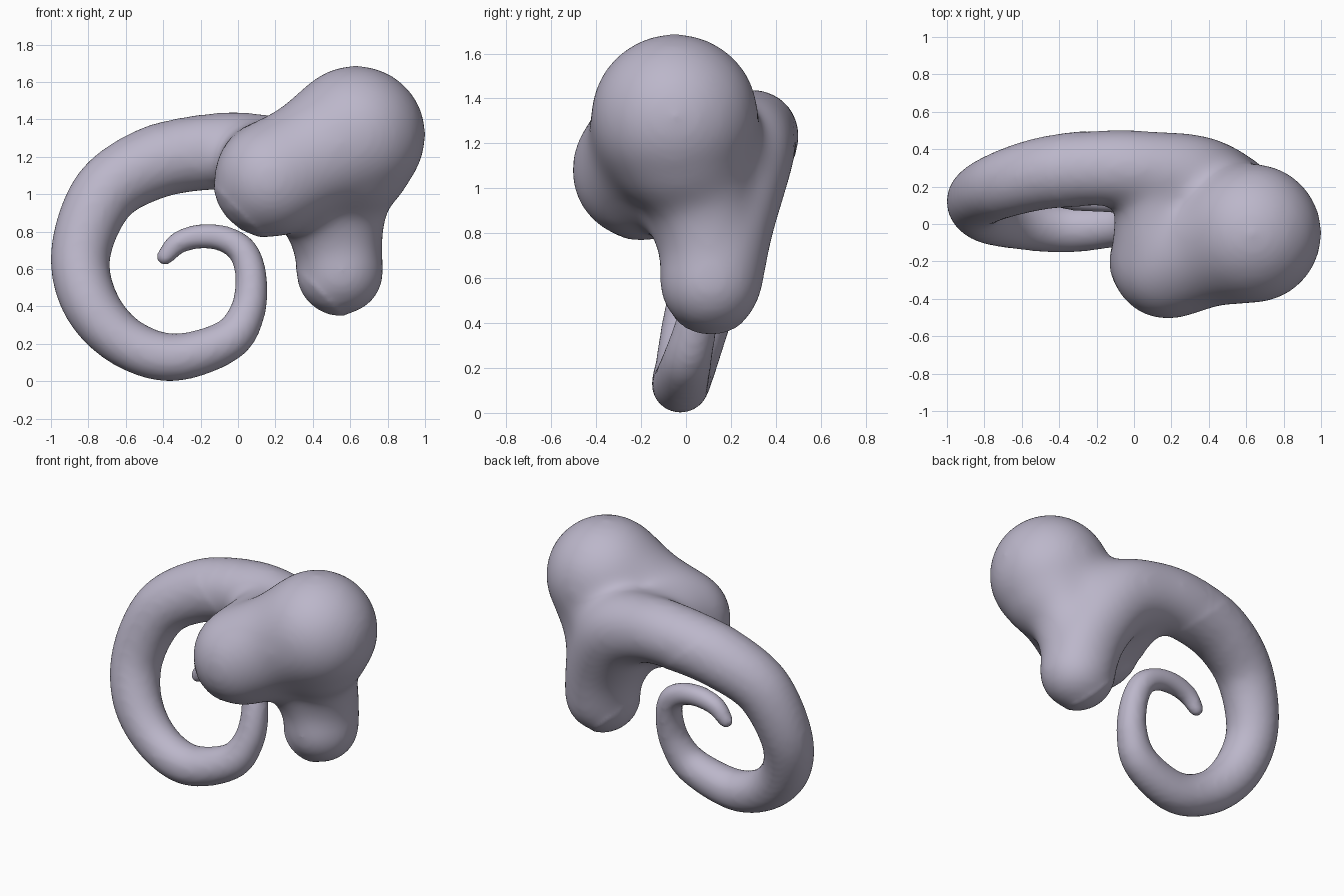
import bpy
import bmesh
from mathutils import Matrix, Vector

cube = bpy.data.objects.get("Cube")
if cube:
    bpy.data.objects.remove(cube, do_unlink=True)

VOXEL = 0.018

# Each path point is x, y, z, radius
head_and_snout = [
    (0.63, -0.05, 1.315, 0.381), (0.41, -0.12, 1.2, 0.325), (0.18, -0.2, 1.08, 0.317)]
neck = [(0.6, 0.0, 1.25, 0.3), (0.45, 0.1, 1.12, 0.29), (0.35, 0.19, 1.12, 0.26)]
snout_to_tail = [(0.17, -0.12, 1.11, 0.29), (0.14, 0.05, 1.15, 0.245), (0.14, 0.22, 1.19, 0.215)]
leg_to_snout = [(0.55, 0.11, 0.62, 0.2), (0.43, 0.03, 0.95, 0.24), (0.3, -0.1, 1.08, 0.28)]
leg_to_head = [(0.56, 0.11, 0.7, 0.21), (0.57, 0.06, 1.0, 0.25), (0.62, -0.03, 1.2, 0.33)]
leg_and_tail = [
    (0.55, 0.11, 0.585, 0.238), (0.5, 0.16, 0.84, 0.238), (0.34, 0.235, 1.12, 0.245),
    (0.1, 0.285, 1.22, 0.217), (-0.15, 0.3, 1.23, 0.208), (-0.46, 0.275, 1.165, 0.196),
    (-0.715, 0.205, 1.0, 0.179), (-0.84, 0.13, 0.69, 0.162), (-0.79, 0.05, 0.42, 0.152),
    (-0.61, 0.0, 0.215, 0.137), (-0.35, -0.025, 0.128, 0.129), (-0.06, 0.0, 0.215, 0.113),
    (0.05, 0.04, 0.37, 0.096), (0.07, 0.08, 0.55, 0.086), (0.03, 0.11, 0.69, 0.079),
    (-0.07, 0.125, 0.76, 0.071), (-0.2, 0.13, 0.775, 0.067), (-0.32, 0.13, 0.74, 0.06),
    (-0.39, 0.13, 0.665, 0.047)]


def smooth_path(points, steps=10):
    """Catmull-Rom interpolation of position and radius."""
    p = [Vector(q) for q in [points[0]] + points + [points[-1]]]
    for a, b, c, d in zip(p, p[1:], p[2:], p[3:]):
        for i in range(steps):
            t = i / steps
            yield (b * 2 + (c - a) * t + (a * 2 - b * 5 + c * 4 - d) * t ** 2
                   + (b * 3 - a - c * 3 + d) * t ** 3) / 2
    yield p[-1]


# Sweep a ball along every path
bm = bmesh.new()
for path in (head_and_snout, neck, snout_to_tail, leg_to_snout, leg_to_head, leg_and_tail):
    for q in smooth_path(path):
        bmesh.ops.create_icosphere(bm, subdivisions=3, radius=q[3],
                                   matrix=Matrix.Translation(q.xyz))
mesh = bpy.data.meshes.new("body_with_tail")
bm.to_mesh(mesh)
bm.free()
body = bpy.data.objects.new("body_with_tail", mesh)
bpy.context.collection.objects.link(body)

# Fuse the sweeps into one skin
remesh = body.modifiers.new("fuse", 'REMESH')
remesh.mode = 'VOXEL'
remesh.voxel_size = VOXEL
graph = bpy.context.evaluated_depsgraph_get()
skin = bpy.data.meshes.new_from_object(body.evaluated_get(graph))
body.modifiers.clear()
body.data = skin
bpy.data.meshes.remove(mesh)
skin.name = "body_with_tail"

# Soften the tail lightly and the joints of the body strongly, fading along the tail
bm = bmesh.new()
bm.from_mesh(skin)


def soften(verts, repeats):
    for _ in range(repeats):
        bmesh.ops.smooth_vert(bm, verts=verts, factor=0.5,
                              use_axis_x=True, use_axis_y=True, use_axis_z=True)


soften(bm.verts[:], 4)
core = [v for v in bm.verts if v.co.x + v.co.z > 0.92]
for edge in (-0.5, -0.4, -0.3, -0.2):
    soften([v for v in core if v.co.x > edge], 12)
for f in bm.faces:
    f.smooth = True
bm.to_mesh(skin)
bm.free()

# Single lavender grey colour
grey = bpy.data.materials.new("lavender_grey")
grey.use_nodes = True
colour = (0.5, 0.47, 0.59, 1)
grey.diffuse_color = colour
grey.node_tree.nodes["Principled BSDF"].inputs["Base Color"].default_value = colour
skin.materials.clear()
skin.materials.append(grey)
